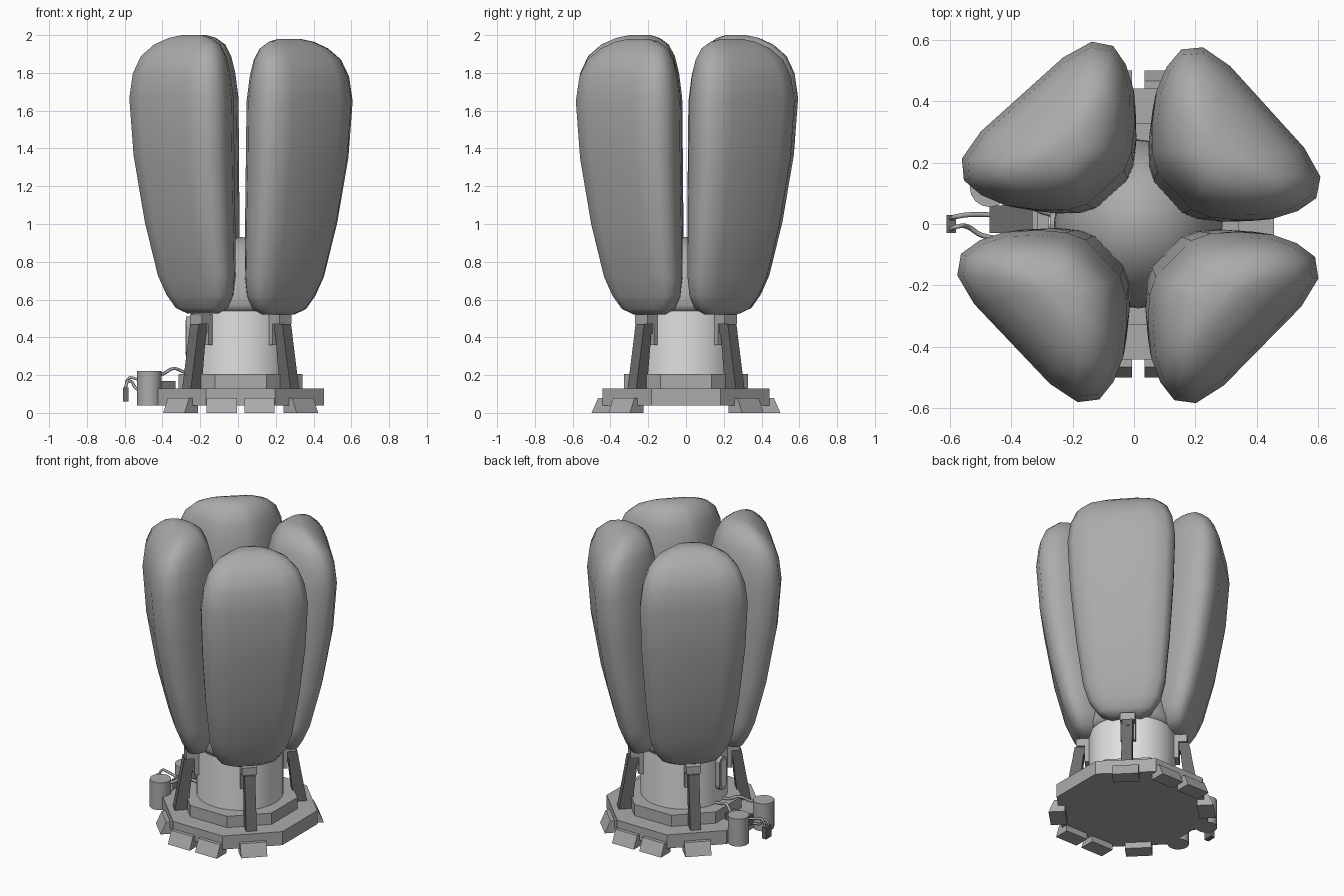
import bpy, bmesh
from math import sin, cos, pi, radians
from mathutils import Vector, Matrix

cube = bpy.data.objects.get("Cube")
if cube:
    bpy.data.objects.remove(cube, do_unlink=True)


def material(name, v):
    m = bpy.data.materials.new(name)
    m.use_nodes = True
    m.diffuse_color = (v, v, v, 1)
    m.node_tree.nodes["Principled BSDF"].inputs["Base Color"].default_value = (v, v, v, 1)
    return m


MID = material("mid grey", 0.41)
LIGHT = material("light grey", 0.75)
DARK = material("dark grey", 0.15)
CENTRE = Matrix.Translation((0.014, 0, 0))


def loft(name, rings, mat, place=Matrix(), smooth=None):
    """Skin a stack of equal-length rings and cap both ends."""
    bm = bmesh.new()
    rows = [[bm.verts.new(place @ Vector(p)) for p in ring] for ring in rings]
    n = len(rows[0])
    for a, b in zip(rows, rows[1:]):
        for i in range(n):
            j = (i + 1) % n
            bm.faces.new((a[i], a[j], b[j], b[i]))
    bm.faces.new(rows[0][::-1])
    bm.faces.new(rows[-1])
    bmesh.ops.recalc_face_normals(bm, faces=bm.faces)
    mesh = bpy.data.meshes.new(name)
    bm.to_mesh(mesh)
    bm.free()
    mesh.materials.append(mat)
    if smooth:
        mesh.shade_smooth()
        mesh.set_sharp_from_angle(angle=radians(smooth))
    ob = bpy.data.objects.new(name, mesh)
    bpy.context.collection.objects.link(ob)


def circle(r, z, n, turn=0.0):
    return [(r * cos(turn + 2 * pi * i / n), r * sin(turn + 2 * pi * i / n), z) for i in range(n)]


def column(name, levels, n, mat, place=CENTRE, turn=0.0, smooth=None):
    loft(name, [circle(r, z, n, turn) for r, z in levels], mat, place, smooth)


def slab(name, profile, width, mat, place):
    """Extrude an x-z profile sideways by width."""
    loft(name, [[(x, y, z) for x, z in profile] for y in (-width / 2, width / 2)], mat, place)


def rect(x0, x1, z0, z1):
    return [(x0, z0), (x1, z0), (x1, z1), (x0, z1)]


def tube(name, points, radius, mat):
    cu = bpy.data.curves.new(name, "CURVE")
    cu.dimensions = "3D"
    cu.bevel_depth = radius
    cu.bevel_resolution = 1
    cu.resolution_u = 4
    cu.use_fill_caps = True
    sp = cu.splines.new("BEZIER")
    sp.bezier_points.add(len(points) - 1)
    for bp, p in zip(sp.bezier_points, points):
        bp.co = p
        bp.handle_left_type = bp.handle_right_type = "AUTO"
    cu.materials.append(mat)
    ob = bpy.data.objects.new(name, cu)
    bpy.context.collection.objects.link(ob)


def around(angle):
    return CENTRE @ Matrix.Rotation(radians(angle), 4, "Z")


# Base plates, pedestal and the domed core
eighth = pi / 8
column("base_plate", [(0.478, 0.04), (0.478, 0.13)], 8, MID, turn=eighth)
column("base_step", [(0.355, 0.13), (0.355, 0.205)], 8, MID, turn=eighth)
column("pedestal", [(0.262, 0.2), (0.262, 0.54)], 32, LIGHT, smooth=40)
dome = [(0.275 * cos(t * pi / 20), 0.57 + 0.36 * sin(t * pi / 20)) for t in range(10)]
column("core_dome", [(0.255, 0.535)] + dome + [(0.01, 0.93)], 24, MID, smooth=70)

# Feet: pairs at front and back, single ones on the diagonals
foot = [(0.40, 0), (0.50, 0), (0.465, 0.08), (0.40, 0.08)]
for a in (90, 270):
    for side in (-0.1, 0.1):
        slab("foot", foot, 0.16, MID, around(a) @ Matrix.Translation((0, side, 0)))
for a in (45, 135, 225, 315):
    slab("corner_foot", foot, 0.16, MID, around(a))

# Four bulging petals: wedge-shaped sections (depth, half width)
half = [(0, 0.25), (0.07, 0.43), (0.22, 0.64), (0.43, 0.86), (0.62, 0.97),
        (0.8, 1), (0.94, 0.87), (1, 0.55)]
section = half + [(d, -w) for d, w in reversed(half)]
# Height, inner radius, outer radius, half width
petal = [(0.52, 0.20, 0.31, 0.10), (0.55, 0.15, 0.345, 0.17), (0.62, 0.13, 0.375, 0.22),
         (0.72, 0.125, 0.415, 0.25), (1.0, 0.135, 0.485, 0.285), (1.35, 0.15, 0.545, 0.315),
         (1.65, 0.16, 0.567, 0.327), (1.78, 0.18, 0.553, 0.31), (1.87, 0.20, 0.52, 0.275),
         (1.93, 0.23, 0.465, 0.22), (1.965, 0.27, 0.415, 0.145), (1.98, 0.31, 0.375, 0.07)]
# Each petal is turned a little off its diagonal
for a, height in ((42.2, 1.98), (132, 2.0), (223.5, 2.0), (315.5, 1.98)):
    rings = [[(u0 + (u1 - u0) * d, hw * w, z * height / 1.98) for d, w in section]
             for z, u0, u1, hw in petal]
    loft("petal", rings, MID, around(a), smooth=75)

# Leaning braces with clamps that grip the pedestal
for a in (45, 135, 225, 315):
    slab("brace", [(0.325, 0.13), (0.405, 0.13), (0.35, 0.44), (0.29, 0.44)], 0.065, DARK, around(a))
    slab("brace_head", [(0.23, 0.42), (0.355, 0.42), (0.345, 0.47), (0.23, 0.48)], 0.065, DARK, around(a))
    slab("clamp", rect(0.22, 0.335, 0.47, 0.52), 0.09, MID, around(a))
    slab("clamp_plate", rect(0.22, 0.285, 0.36, 0.48), 0.09, MID, around(a))

# Oval hatch on the side of the pedestal
oval = []
for i in range(16):
    t = 2 * pi * i / 16
    oval.append((0.04 * cos(t), 0.40 + 0.04 * sin(t) + (0.07 if i < 8 else -0.07)))
for name, x, s, mat in (("hatch_rim", 0.288, 1.0, MID), ("hatch_panel", 0.292, 0.65, LIGHT)):
    loft(name, [[(px, y * s, 0.4 + (z - 0.4) * (0.5 + s / 2)) for y, z in oval]
                for px in (0.23, x)], mat, around(180))

# Side canisters with bracket, hoses and hanging nozzle
for y in (-0.145, 0.12):
    column("canister", [(0.065, 0.04), (0.065, 0.222)], 16, MID,
           Matrix.Translation((-0.47, y, 0)), smooth=40)
    tube("feed_hose", [(-0.44, y, 0.2), (-0.40, y * 0.8, 0.205), (-0.34, y * 0.5, 0.235),
                       (-0.28, y * 0.3, 0.215), (-0.23, y * 0.3, 0.21)], 0.009, MID)
slab("canister_bracket", rect(-0.47, -0.33, 0.10, 0.17), 0.09, DARK, Matrix.Translation((0, 0.015, 0)))
tube("straight_hose", [(-0.46, 0.03, 0.16), (-0.54, 0.03, 0.18), (-0.575, 0.025, 0.185),
                       (-0.592, 0.02, 0.15), (-0.595, 0.018, 0.1)], 0.008, MID)
tube("wavy_hose", [(-0.46, -0.045, 0.1), (-0.50, -0.035, 0.11), (-0.54, -0.01, 0.13),
                   (-0.575, -0.008, 0.17), (-0.592, -0.015, 0.15), (-0.595, -0.018, 0.1)], 0.008, MID)
slab("nozzle", rect(-0.61, -0.58, 0.06, 0.135), 0.06, DARK, Matrix())
